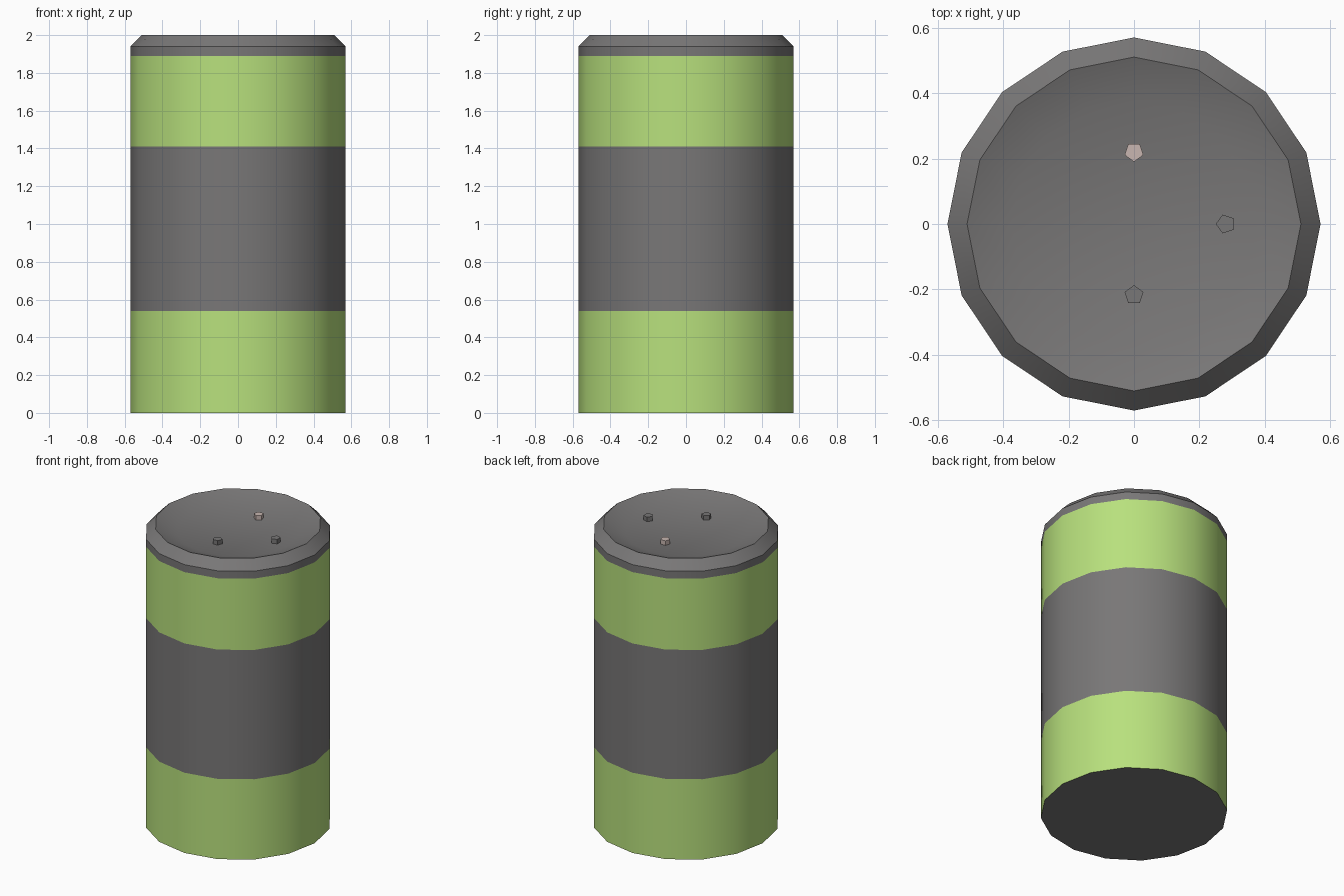
import bpy, bmesh, math

if "Cube" in bpy.data.objects:
    bpy.data.objects.remove(bpy.data.objects["Cube"])

SIDES = 16
FLOOR_Z = 1.95


def material(name, rgb):
    m = bpy.data.materials.new(name)
    m.diffuse_color = (*rgb, 1)
    m.use_nodes = True
    m.node_tree.nodes["Principled BSDF"].inputs["Base Color"].default_value = m.diffuse_color
    return m


grey = material("dark_grey", (0.19, 0.185, 0.185))
green = material("green", (0.48, 0.75, 0.205))
pale = material("pale_pink", (0.58, 0.47, 0.44))


def finish(bm, name, mats):
    bmesh.ops.recalc_face_normals(bm, faces=bm.faces)
    me = bpy.data.meshes.new(name)
    bm.to_mesh(me)
    bm.free()
    for m in mats:
        me.materials.append(m)
    ob = bpy.data.objects.new(name, me)
    bpy.context.collection.objects.link(ob)
    return ob


# Canister body: (radius, z, material of the strip above this ring)
profile = [(0.57, 0.0, 1), (0.57, 0.54, 0), (0.57, 1.41, 1), (0.57, 1.89, 0),
           (0.57, 1.94, 0), (0.51, 2.0, 0), (0.375, FLOOR_Z, 0)]
bm = bmesh.new()
rings = []
for r, z, _ in profile:
    angles = [2 * math.pi * i / SIDES for i in range(SIDES)]
    rings.append([bm.verts.new((r * math.cos(a), r * math.sin(a), z)) for a in angles])
for k in range(len(rings) - 1):
    for i in range(SIDES):
        j = (i + 1) % SIDES
        f = bm.faces.new((rings[k][i], rings[k][j], rings[k + 1][j], rings[k + 1][i]))
        f.material_index = profile[k][2]
bm.faces.new(rings[0][::-1])
bm.faces.new(rings[-1])
body = finish(bm, "canister_body", [grey, green])
bpy.context.view_layer.objects.active = body
body.select_set(True)
bpy.ops.object.shade_smooth_by_angle(angle=math.radians(30))


# Five-sided studs on the recessed lid, one corner pointing at the centre
def stud(name, x, y, mat):
    bm = bmesh.new()
    inward = math.atan2(-y, -x)
    base = []
    for i in range(5):
        a = inward + 2 * math.pi * i / 5
        base.append(bm.verts.new((x + 0.03 * math.cos(a), y + 0.03 * math.sin(a), FLOOR_Z)))
    top = bmesh.ops.extrude_face_region(bm, geom=[bm.faces.new(base)])["geom"]
    bmesh.ops.translate(bm, vec=(0, 0, 0.03),
                        verts=[v for v in top if isinstance(v, bmesh.types.BMVert)])
    finish(bm, name, [mat])


stud("stud_back", 0, 0.22, pale)
stud("stud_right", 0.28, 0, grey)
stud("stud_front", 0, -0.217, grey)
